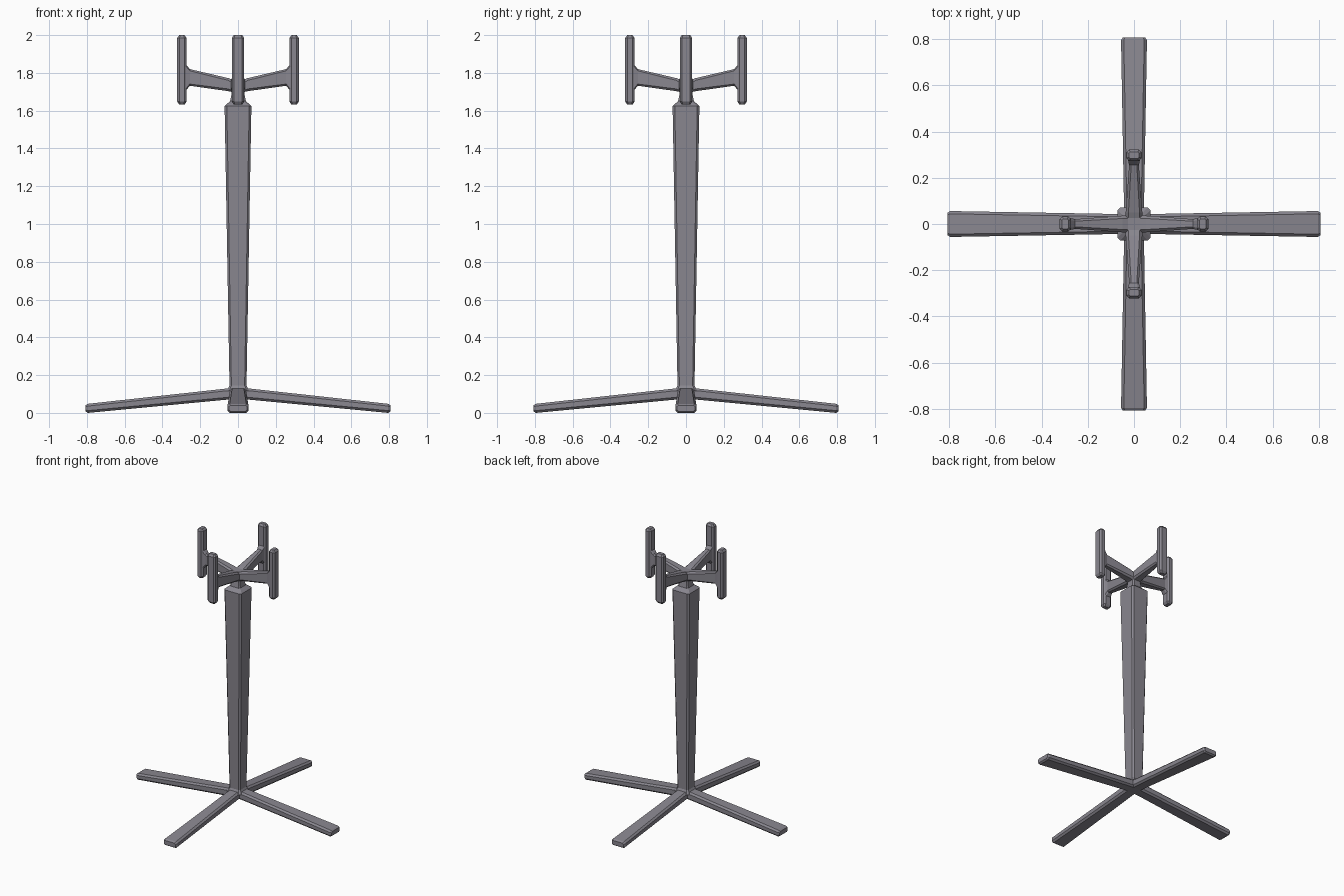
import bpy, bmesh
from math import pi
from mathutils import Matrix, Vector

if "Cube" in bpy.data.objects:
    bpy.data.objects.remove(bpy.data.objects["Cube"])

# Dark grey finish
paint = bpy.data.materials.new("dark_grey")
paint.diffuse_color = (0.25, 0.24, 0.275, 1)
paint.use_nodes = True
paint.node_tree.nodes["Principled BSDF"].inputs["Base Color"].default_value = paint.diffuse_color


def octagon(a, b, c):
    # chamfered rectangle outline with half sizes a, b and chamfer c
    return [(a, b - c), (a - c, b), (c - a, b), (-a, b - c),
            (-a, c - b), (c - a, -b), (a - c, -b), (a, c - b)]


def loft(bm, rings, cap_start=True, cap_end=True):
    rows = [[bm.verts.new(p) for p in r] for r in rings]
    for r, s in zip(rows, rows[1:]):
        for i in range(8):
            j = (i + 1) % 8
            bm.faces.new((r[i], r[j], s[j], s[i]))
    if cap_start:
        bm.faces.new(rows[0][::-1])
    if cap_end:
        bm.faces.new(rows[-1])


def upright(sections, x=0.0):
    # sections: z, half x, half y, chamfer
    return [[(x + u, v, z) for u, v in octagon(a, b, c)] for z, a, b, c in sections]


def spoke(sections):
    # sections: x, half width, bottom z, top z, chamfer; the first is mitred to the centre
    rings = []
    for k, (x, w, lo, hi, c) in enumerate(sections):
        rings.append([(abs(u) if k == 0 else x, u, (lo + hi) / 2 + v)
                      for u, v in octagon(w, (hi - lo) / 2, c)])
    return rings


def finish(name, bm):
    bmesh.ops.recalc_face_normals(bm, faces=bm.faces[:])
    me = bpy.data.meshes.new(name)
    bm.to_mesh(me)
    bm.free()
    me.materials.append(paint)
    ob = bpy.data.objects.new(name, me)
    bpy.context.collection.objects.link(ob)
    return ob


def cross(name, sections, cap_end):
    # four mitred spokes welded into one cross
    bm = bmesh.new()
    loft(bm, spoke(sections), False, cap_end)
    geom = bm.verts[:] + bm.edges[:] + bm.faces[:]
    for k in range(1, 4):
        new = bmesh.ops.duplicate(bm, geom=geom)["geom"]
        vs = [g for g in new if isinstance(g, bmesh.types.BMVert)]
        bmesh.ops.rotate(bm, verts=vs, cent=Vector(), matrix=Matrix.Rotation(k * pi / 2, 3, 'Z'))
    bmesh.ops.remove_doubles(bm, verts=bm.verts[:], dist=0.0005)
    bmesh.ops.holes_fill(bm, edges=bm.edges[:], sides=4)
    return finish(name, bm)


# Four sloping feet
cross("base_feet", [(0, 0.043, 0.072, 0.133, 0.012),
                    (0.06, 0.043, 0.07, 0.129, 0.012),
                    (0.795, 0.056, 0.0, 0.048, 0.012),
                    (0.807, 0.048, 0.008, 0.04, 0.008)], True)

# Tapered column with a flared foot and a narrow neck
bm = bmesh.new()
loft(bm, upright([(0.115, 0.06, 0.06, 0.014),
                  (0.145, 0.045, 0.045, 0.01),
                  (1.625, 0.071, 0.071, 0.012),
                  (1.65, 0.042, 0.042, 0.01),
                  (1.69, 0.034, 0.034, 0.008),
                  (1.72, 0.036, 0.036, 0.008)]), False, False)
finish("column", bm)

# Four rising arms that flare into the pegs
cross("peg_arms", [(0, 0.037, 1.697, 1.763, 0.012),
                   (0.05, 0.036, 1.703, 1.772, 0.012),
                   (0.255, 0.021, 1.732, 1.82, 0.009),
                   (0.277, 0.026, 1.705, 1.846, 0.009)], False)

# Vertical pegs at the arm ends
for k in range(4):
    bm = bmesh.new()
    loft(bm, upright([(1.632, 0.014, 0.022, 0.006),
                      (1.648, 0.025, 0.033, 0.012),
                      (1.985, 0.025, 0.033, 0.012),
                      (2.0, 0.014, 0.022, 0.006)], 0.297))
    bm.transform(Matrix.Rotation(k * pi / 2, 4, 'Z'))
    finish("peg_%d" % (k + 1), bm)
